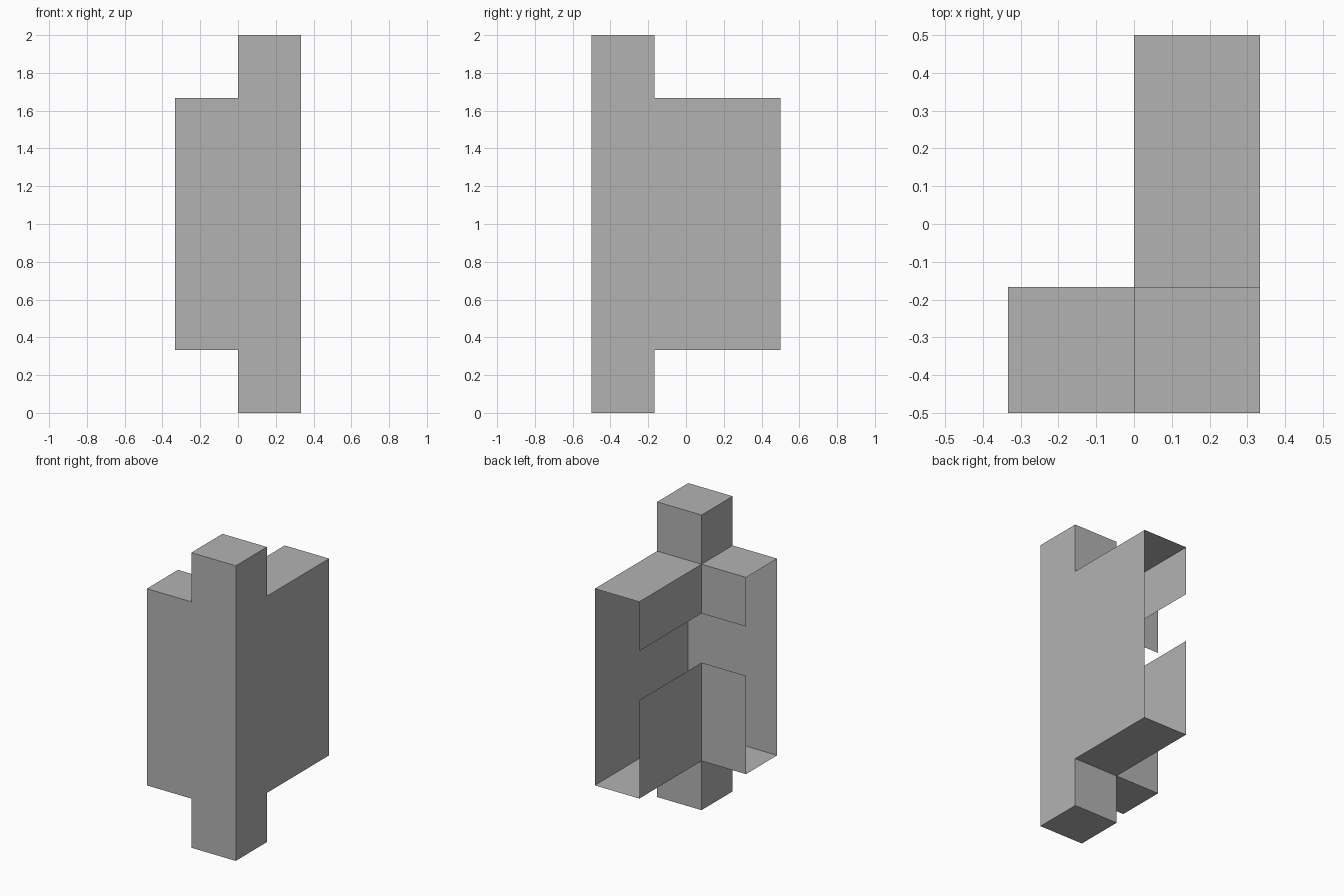
import bpy, bmesh
from mathutils import Vector

cube = bpy.data.objects.get("Cube")
if cube:
    bpy.data.objects.remove(cube, do_unlink=True)

U = 1 / 3                       # module size
ORIGIN = Vector((0, -0.5, 0))   # inner front foot of the post

grey = bpy.data.materials.new("plain grey")
grey.use_nodes = True
colour = (0.45, 0.45, 0.45, 1)
grey.diffuse_color = colour
grey.node_tree.nodes["Principled BSDF"].inputs["Base Color"].default_value = colour


def panel(name, points, facing):
    """Thin flat sheet through module points, turned towards facing."""
    bm = bmesh.new()
    face = bm.faces.new([bm.verts.new(ORIGIN + U * Vector(p)) for p in points])
    face.normal_update()
    if face.normal.dot(Vector(facing)) < 0:
        face.normal_flip()
    mesh = bpy.data.meshes.new(name)
    bm.to_mesh(mesh)
    bm.free()
    mesh.materials.append(grey)
    obj = bpy.data.objects.new(name, mesh)
    bpy.context.collection.objects.link(obj)


def rect(a0, a1, b0, b1):
    return [(a0, b0), (a1, b0), (a1, b1), (a0, b1)]


def wall_x(name, x, outline, side):
    panel(name, [(x, y, z) for y, z in outline], (side, 0, 0))


def wall_y(name, y, outline, side):
    panel(name, [(x, y, z) for x, z in outline], (0, side, 0))


def slab(name, z, outline, side):
    panel(name, [(x, y, z) for x, y in outline], (0, 0, side))


def outer_outline(post_edge, inner, tip):
    """Tall post strip with a shorter wing beside it."""
    return [(post_edge, 0), (inner, 0), (inner, 1), (tip, 1),
            (tip, 5), (inner, 5), (inner, 6), (post_edge, 6)]


# Full outer walls, meeting at the tall corner
wall_y("front_wall", 0, outer_outline(1, 0, -1), -1)
wall_x("side_wall", 1, outer_outline(0, 1, 3), 1)

# Inner walls of the two wings, split by a slot; the wing tips stay open
for part, low, high in (("lower", 1, 3), ("upper", 4, 5)):
    wall_y(part + "_front_wing_back", 1, rect(-1, 0, low, high), 1)
    wall_x(part + "_rear_wing_inside", 0, rect(1, 3, low, high), -1)

# Inner sides of the post ends
for part, low, high in (("foot", 0, 1), ("head", 5, 6)):
    wall_y(part + "_back", 1, rect(0, 1, low, high), 1)
    wall_x(part + "_inside", 0, rect(0, 1, low, high), -1)

# Horizontal caps
for part, wing_z, post_z, side in (("bottom", 1, 0, -1), ("top", 5, 6, 1)):
    slab("post_" + part, post_z, rect(0, 1, 0, 1), side)
    slab("front_wing_" + part, wing_z, rect(-1, 0, 0, 1), side)
    slab("rear_wing_" + part, wing_z, rect(0, 1, 1, 3), side)
